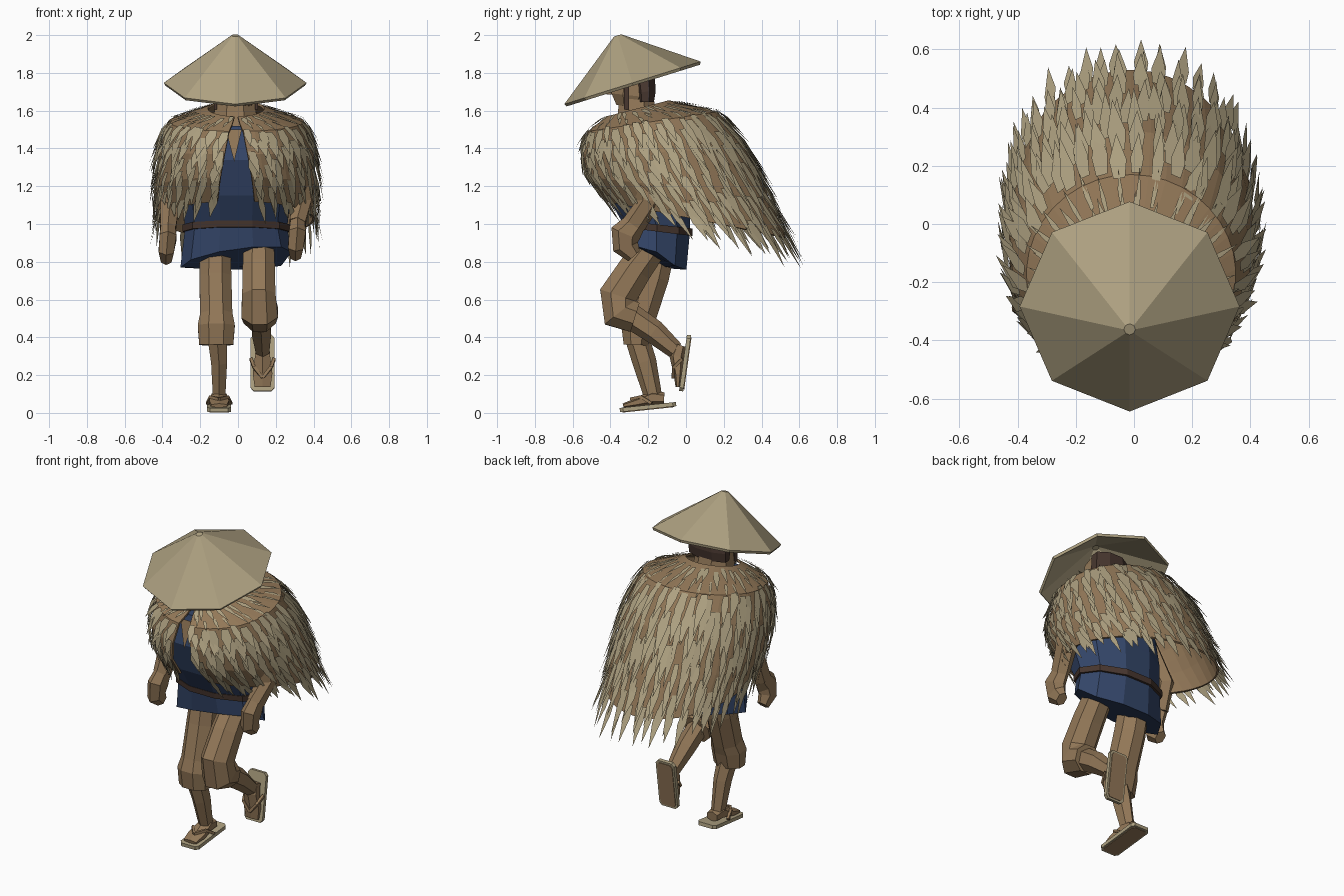
import bpy, bmesh, math, random
from mathutils import Vector, Matrix

if "Cube" in bpy.data.objects:
    bpy.data.objects.remove(bpy.data.objects["Cube"])

random.seed(4)


def material(name, r, g, b):
    m = bpy.data.materials.new(name)
    m.diffuse_color = [((c / 255 + 0.055) / 1.055) ** 2.4 for c in (r, g, b)] + [1]
    m.use_nodes = True
    m.node_tree.nodes["Principled BSDF"].inputs["Base Color"].default_value = m.diffuse_color
    return m


STRAW = material("straw", 174, 161, 129)
BROWN = material("tan_brown", 147, 120, 88)
NAVY = material("navy_cloth", 52, 70, 105)
DARK = material("dark_brown", 72, 55, 47)


def make(name, verts, faces, mat, fix=True):
    me = bpy.data.meshes.new(name)
    me.from_pydata([tuple(v) for v in verts], [], faces)
    me.materials.append(mat)
    if fix:
        bm = bmesh.new()
        bm.from_mesh(me)
        bmesh.ops.recalc_face_normals(bm, faces=bm.faces)
        bm.to_mesh(me)
        bm.free()
    ob = bpy.data.objects.new(name, me)
    bpy.context.collection.objects.link(ob)
    return ob


def loft(name, rings, mat):
    n = len(rings[0])
    verts = [v for r in rings for v in r]
    faces = [(i * n + j, i * n + (j + 1) % n, (i + 1) * n + (j + 1) % n, (i + 1) * n + j)
             for i in range(len(rings) - 1) for j in range(n)]
    faces += [tuple(range(n)), tuple(range(len(verts) - n, len(verts)))]
    return make(name, verts, faces, mat)


def tube(name, path, mat, n=8, m=None):
    """Limb along (x, y, z, half width, half depth) stations."""
    pts = [Vector(p[:3]) for p in path]
    rings = []
    for i, p in enumerate(path):
        d = (pts[min(i + 1, len(pts) - 1)] - pts[max(i - 1, 0)]).normalized()
        side = (Vector((1, 0, 0)) - d * d.x).normalized()
        up = d.cross(side)
        k = 1 / math.cos(math.pi / n)
        ring = [pts[i] + side * p[3] * k * math.cos(a) + up * p[4] * k * math.sin(a)
                for a in (2 * math.pi * (j + 0.5) / n for j in range(n))]
        rings.append([m @ v for v in ring] if m else ring)
    return loft(name, rings, mat)


def slab(name, c, h, mat, m=None, cut=0.0):
    """Box with optionally clipped corners in plan."""
    m = m or Matrix()
    plan = [(-1, -1 + cut), (-1 + 2 * cut, -1), (1 - 2 * cut, -1), (1, -1 + cut),
            (1, 1 - cut), (1 - 2 * cut, 1), (-1 + 2 * cut, 1), (-1, 1 - cut)]
    if not cut:
        plan = [(-1, -1), (1, -1), (1, 1), (-1, 1)]
    rings = [[m @ Vector((c[0] + x * h[0], c[1] + y * h[1], c[2] + sz * h[2])) for x, y in plan]
             for sz in (-1, 1)]
    return loft(name, rings, mat)


def tilted(ring, th):
    """Point on a tilted oval (y front, y back, half width, z front, z back), 0 = front."""
    yf, yb, xh, zf, zb = ring
    k = (1 - math.cos(th)) / 2
    return Vector((-0.01 + xh * math.sin(th), yf + (yb - yf) * k, zf + (zb - zf) * k))


def ovals(name, rings, mat, n=10):
    return loft(name, [[tilted(r, 2 * math.pi * (j + 0.5) / n) for j in range(n)] for r in rings], mat)


# Robe, slanted skirt hem and belt
ovals("robe_torso", [(-.34, .03, .27, 1.0, .96), (-.43, .03, .29, 1.15, 1.15),
                     (-.49, 0, .29, 1.34, 1.34), (-.45, -.08, .2, 1.52, 1.52)], NAVY)
skirt = ovals("robe_skirt", [(-.34, .03, .27, 1.0, .96), (-.32, .01, .295, .87, .755)], NAVY)
for v in skirt.data.vertices:
    if v.co.z < .92 and v.co.y < -.1:
        v.co.z += .14 * v.co.x
ovals("belt", [(-.35, .045, .285, .985, .935), (-.355, .045, .285, 1.02, .975)], DARK)
make("chest_opening", [(-.065, -.475, 1.5), (-.02, -.505, 1.33), (.02, -.475, 1.5)], [(0, 1, 2)], BROWN)

# Neck, head and hair
tube("neck", [(-.015, -.25, 1.48, .13, .13), (-.015, -.26, 1.6, .11, .1),
              (-.015, -.265, 1.68, .1, .09)], BROWN)
tube("head", [(-.01, -.3, 1.62, .08, .07), (-.01, -.29, 1.68, .105, .105),
              (-.01, -.28, 1.8, .105, .1), (-.01, -.28, 1.86, .07, .07)], BROWN)
slab("nose", (-.01, -.4, 1.71), (.015, .02, .025), BROWN)
tube("hair", [(-.01, -.215, 1.645, .125, .045), (-.01, -.215, 1.7, .13, .055),
              (-.01, -.23, 1.84, .11, .06)], DARK)
for s in (-1, 1):
    slab("sideburn", (-.01 + s * .108, -.315, 1.665), (.008, .013, .06), DARK)

# Conical straw hat, tipped forward
tilt = Matrix.Translation((-.015, -.285, 1.752)) @ Matrix.Rotation(math.atan2(.222, .71), 4, "X")


def hat_ring(r, z):
    return [tilt @ Vector((r * math.sin(j * math.pi / 4), r * math.cos(j * math.pi / 4), z)) for j in range(8)]


loft("hat", [hat_ring(.02, .235), hat_ring(.37, -.02), hat_ring(.378, -.005), hat_ring(.02, .258)], STRAW)

# Cape shell: tilted ovals from neck to hem
RINGS = [(-.42, -.09, .15, 1.57, 1.655), (-.52, .17, .36, 1.49, 1.595), (-.55, .32, .41, 1.37, 1.395),
         (-.53, .44, .425, 1.25, 1.14), (-.43, .53, .415, 1.12, .93)]


def cape(u, t, lift=0.0):
    i = max(0, min(3, int(t)))
    f = t - i
    ring = [a + (b - a) * f for a, b in zip(RINGS[i], RINGS[i + 1])]
    gap = .06 + .045 * t
    th = gap + (2 * math.pi - 2 * gap) * u
    p = tilted(ring, th)
    out = Vector((math.sin(th), -math.cos(th), .4)).normalized()
    return p + out * lift


NU, NT = 36, 8
verts = [cape(j / NU, 4 * i / NT) for i in range(NT + 1) for j in range(NU + 1)]
W = NU + 1
faces = [(i * W + j, (i + 1) * W + j, (i + 1) * W + j + 1, i * W + j + 1)
         for i in range(NT) for j in range(NU)]
shell = make("cape_lining", verts, faces, BROWN, fix=False)
sol = shell.modifiers.new("thickness", "SOLIDIFY")
sol.thickness, sol.offset = .012, -1


# Straw blades laid in overlapping rows
def blades(name, rows):
    vs, fs = [], []
    for t0, count, length, width, tip_lift in rows:
        for k in range(count):
            u = (k + .5 + random.uniform(-.3, .3)) / count
            t = t0 + random.uniform(-.12, .12)
            L = length * random.uniform(.8, 1.2)
            r = RINGS[min(4, max(0, round(t0)))]
            du = width * random.uniform(.8, 1.2) / (math.pi * (r[2] + (r[1] - r[0]) / 2))
            lean = random.uniform(-.5, .5) * du
            b = len(vs)
            base = random.uniform(.006, .014)
            vs += [cape(u + du * .75, t, base), cape(u - du * .75, t, base),
                   cape(u - du + lean * .3, t + L * .35, base + tip_lift * .4),
                   cape(u + lean, t + L, base + tip_lift * random.uniform(.5, 1.4)),
                   cape(u + du + lean * .3, t + L * .35, base + tip_lift * .4)]
            fs.append((b, b + 1, b + 2, b + 3, b + 4))
    make(name, vs, fs, STRAW, fix=False)


blades("cape_straw", [(1.0 + .4 * i, 38, .98, .024, .03) for i in range(8)])
blades("collar_straw", [(.15, 30, .6, .010, .01), (.55, 30, .5, .011, .012)])

# Arms with fists
for side, ex, hx, dy, dz in (("right", -.36, -.37, .07, -.02), ("left", .34, .315, .015, 0)):
    s = math.copysign(1, ex)
    tube(side + "_arm", [(s * .27, -.25, 1.42, .06, .07), (ex, -.2 + dy / 2, 1.12, .05, .06),
                         (hx, -.29 + dy, 1.0 + dz, .042, .055)], BROWN, 6)
    tube(side + "_fist", [(hx, -.28 + dy, 1.01 + dz, .036, .05), (hx, -.335 + dy, .95 + dz, .044, .07),
                          (hx - .01, -.335 + dy, .88 + dz, .04, .06),
                          (hx - .01, -.29 + dy, .83 + dz, .028, .035)], BROWN, 6)

# Trouser legs and bare shins
tube("standing_trouser", [(-.12, -.15, .86, .08, .09), (-.12, -.18, .72, .085, .09), (-.115, -.24, .52, .085, .085),
                          (-.115, -.26, .46, .098, .085), (-.115, -.265, .36, .09, .065)], BROWN)
tube("standing_shin", [(-.11, -.26, .4, .05, .055), (-.1, -.22, .27, .042, .055),
                       (-.1, -.17, .07, .032, .04)], BROWN, 6)
tube("raised_trouser", [(.11, -.18, .88, .08, .08), (.11, -.27, .76, .085, .09), (.11, -.36, .62, .088, .1),
                        (.115, -.35, .53, .097, .1), (.115, -.27, .505, .085, .08)], BROWN)
tube("raised_shin", [(.12, -.32, .53, .05, .06), (.125, -.17, .43, .05, .055),
                     (.13, -.055, .33, .035, .04)], BROWN, 6)

# Feet in straw sandals with thong straps
for side, loc, ang in (("standing", (-.1, -.2, .018), 6), ("raised", (.13, .008, .262), 82)):
    m = Matrix.Translation(loc) @ Matrix.Rotation(math.radians(ang), 4, "X")
    slab(side + "_sandal", (0, 0, .013), (.063, .15, .011), STRAW, m, .12)
    slab(side + "_sandal_sole", (0, 0, .001), (.052, .138, .003), BROWN, m, .12)
    tube(side + "_foot", [(0, .09, .05, .035, .027), (0, .03, .06, .04, .036),
                          (0, -.06, .043, .052, .02), (0, -.13, .034, .042, .01)], BROWN, 6, m)
    for s in (-1, 1):
        tube(side + "_strap", [(s * .062, .02, .03, .008, .008), (s * .045, -.03, .07, .008, .008),
                               (0, -.085, .065, .008, .008)], BROWN, 4, m)
